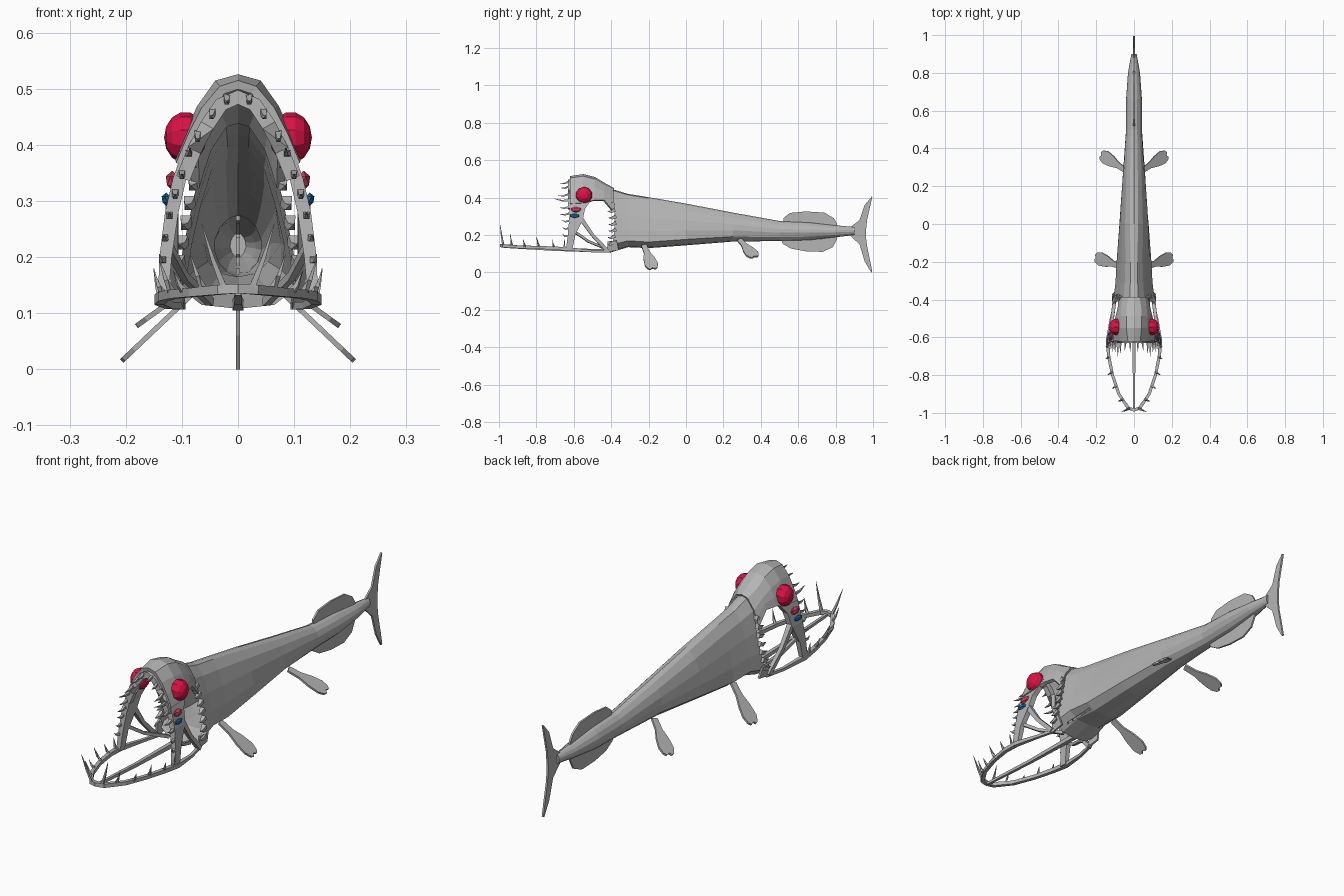
import bpy, bmesh, math
from mathutils import Vector

if "Cube" in bpy.data.objects:
    bpy.data.objects.remove(bpy.data.objects["Cube"])

def material(name, rgb):
    m = bpy.data.materials.new(name)
    m.diffuse_color = (*rgb, 1)
    m.use_nodes = True
    m.node_tree.nodes["Principled BSDF"].inputs["Base Color"].default_value = m.diffuse_color
    return m

GREY = material("skin_grey", (0.46, 0.46, 0.46))
RED = material("eye_red", (0.70, 0.006, 0.06))
PINK = material("lamp_pink", (0.66, 0.05, 0.11))
BLUE = material("lamp_blue", (0.01, 0.16, 0.45))

def finish(name, bm, mat=GREY, thick=0, recalc=True):
    if recalc:
        bmesh.ops.recalc_face_normals(bm, faces=bm.faces)
    me = bpy.data.meshes.new(name)
    bm.to_mesh(me)
    bm.free()
    me.materials.append(mat)
    ob = bpy.data.objects.new(name, me)
    bpy.context.collection.objects.link(ob)
    if thick:
        mod = ob.modifiers.new("thickness", 'SOLIDIFY')
        mod.thickness, mod.offset = thick, 0
    return ob

def loft(bm, rings, closed=True, caps=(False, False)):
    rows = [[bm.verts.new(p) for p in r] for r in rings]
    n = len(rows[0])
    for a, b in zip(rows, rows[1:]):
        for i in range(n if closed else n - 1):
            j = (i + 1) % n
            bm.faces.new((a[i], a[j], b[j], b[i]))
    for row, cap in zip((rows[0], rows[-1]), caps):
        if cap:
            bm.faces.new(row)

def tube(bm, pts, radii, sides=4):
    """Faceted tapering rod along a path."""
    pts = [Vector(p) for p in pts]
    rings = []
    for i, p in enumerate(pts):
        d = (pts[min(i + 1, len(pts) - 1)] - pts[max(i - 1, 0)]).normalized()
        up = Vector((0, 0, 1)) if abs(d.z) < 0.9 else Vector((0, 1, 0))
        u = d.cross(up).normalized()
        v = d.cross(u)
        angs = [2 * math.pi * (k + 0.5) / sides for k in range(sides)]
        rings.append([p + radii[i] * (math.cos(a) * u + math.sin(a) * v) for a in angs])
    loft(bm, rings, True, (True, True))

def tooth(bm, base, tip, r=0.008):
    base, tip = Vector(base), Vector(tip)
    mid = base.lerp(tip, 0.5) - Vector((0, 0, 0.006))
    tube(bm, [base, mid, tip], [r, r * 0.65, 0.0008])

def sym(half):
    """Mirror a half outline that starts on the centre line."""
    return half + [(-x, y, z) for x, y, z in reversed(half) if x > 1e-6]

# Body: hollow tapering hull, open at the mouth
WEDGE = [(0, 1), (.2, .98), (.5, .84), (.72, .6), (.9, .33), (1, .12), (.6, .02), (0, 0)]
OVAL = [(0, 1), (.4, .94), (.75, .8), (.97, .6), (1, .42), (.8, .2), (.45, .05), (0, 0)]
STATIONS = [(-.40, .447, .108, .108), (-.31, .42, .135, .098), (-.2, .402, .13, .092),
            (0, .368, .145, .082), (.25, .32, .165, .062), (.5, .275, .168, .042),
            (.66, .268, .172, .042), (.8, .252, .188, .032), (.9, .243, .2, .014)]
rings = []
for y, top, bot, w in STATIONS:
    t = min(1, max(0, (y + .2) / .7))
    half = []
    for (u, v), (ou, ov) in zip(WEDGE, OVAL):
        u, v = u + (ou - u) * t, v + (ov - v) * t
        dy = .02 * math.sin(math.pi * v) if y == -.40 else 0
        half.append((u * w, y + dy, bot + v * (top - bot)))
    rings.append(sym(half))
bm = bmesh.new()
loft(bm, rings, True, (False, True))
finish("body", bm)

# Skull: arched cap running from the snout back onto the body
SKULL = [(-.62, [(0, .507), (.028, .498), (.058, .462), (.082, .415), (.103, .365)]),
         (-.55, [(0, .518), (.036, .508), (.066, .465), (.086, .42), (.104, .37)]),
         (-.49, [(0, .503), (.036, .493), (.064, .455), (.08, .42), (.09, .385)]),
         (-.44, [(0, .472), (.034, .462), (.06, .43), (.07, .41), (.078, .385)]),
         (-.39, [(0, .445), (.024, .438), (.054, .395), (.066, .36), (.076, .325)])]
rings = []
for y, prof in SKULL:
    half = [(x, y, z) for x, z in prof]
    rings.append([(-x, y, z) for x, y, z in reversed(half[1:])] + half)
bm = bmesh.new()
loft(bm, rings, False)
finish("skull", bm, thick=.016)

# Snout rim: thick lip around the front of the mouth arch
RIM = [(0, .485), (.03, .472), (.055, .435), (.078, .39), (.098, .34)]
bm = bmesh.new()
pts = [(x, -.618, z) for x, z in RIM]
tube(bm, [(-x, y, z) for x, y, z in reversed(pts[1:])] + pts, [.018] * 9)
finish("snout_rim", bm)

# Upper jaw blades: (z, front y, back y, outer x, thickness)
BLADE = [(.41, -.62, -.49, .092, .02), (.34, -.622, -.54, .116, .024),
         (.28, -.625, -.552, .13, .024), (.2, -.632, -.592, .14, .022),
         (.12, -.642, -.608, .143, .018)]
for s, side in ((1, "right"), (-1, "left")):
    bm = bmesh.new()
    loft(bm, [[(s * x, f, z), (s * x, b, z), (s * (x - t), b, z), (s * (x - t), f, z)]
              for z, f, b, x, t in BLADE], True, (True, True))
    finish("upper_jaw_" + side, bm)

    # Struts from the upper jaw down to the hinge
    bm = bmesh.new()
    tube(bm, [(s * .118, -.56, .285), (s * .115, -.5, .2), (s * .105, -.42, .115)], [.016, .012, .014])
    tube(bm, [(s * .125, -.6, .22), (s * .095, -.52, .165), (s * .05, -.41, .12)], [.01, .009, .01])
    finish("jaw_strut_" + side, bm)

    # Gill edge serrations along the mouth of the body
    bm = bmesh.new()
    for x, y, z in [(.07, -.395, .37), (.078, -.39, .335), (.086, -.385, .3), (.092, -.385, .265),
                    (.098, -.385, .23), (.104, -.39, .195), (.107, -.395, .16)]:
        tooth(bm, (s * x, y + .01, z), (s * (x + .006), y - .03, z - .008), .014)
    finish("gill_rakers_" + side, bm)

    # Small throat flap below the gill edge
    bm = bmesh.new()
    loft(bm, [[(s * .105, -.42, .165), (s * .1, -.42, .11)],
              [(s * .112, -.37, .17), (s * .1, -.36, .12)]], False)
    finish("throat_flap_" + side, bm, thick=.008)

    # Eyes
    bm = bmesh.new()
    bmesh.ops.create_uvsphere(bm, u_segments=10, v_segments=7, radius=.046)
    for v in bm.verts:
        x, y, z = v.co
        v.co = (s * (.094 + z * .82), -.545 + x, .413 + y)
    finish("eye_" + side, bm, RED)

    # Cheek lamps under the eye
    for name, mat, c, r in (("pink_lamp_", PINK, (.117, -.588, .336), (.013, .03, .018)),
                            ("blue_lamp_", BLUE, (.128, -.596, .303), (.009, .028, .012))):
        bm = bmesh.new()
        bmesh.ops.create_icosphere(bm, subdivisions=1, radius=1)
        for v in bm.verts:
            v.co = [c[i] + v.co[i] * r[i] for i in range(3)]
            v.co.x *= s
        finish(name + side, bm, mat)

# Lower jaw: slim bow with a central muscle rod
JAW = [(.1, -.41, .113), (.122, -.5, .114), (.14, -.62, .124), (.134, -.7, .13), (.114, -.8, .134),
       (.08, -.9, .137), (.03, -.975, .142)]
bm = bmesh.new()
tube(bm, JAW + [(0, -.985, .144)] + [(-x, y, z) for x, y, z in reversed(JAW)],
     [.009, .009, .013, .012, .011, .011, .012, .012, .012, .011, .011, .012, .013, .009, .009])
finish("lower_jaw", bm)
bm = bmesh.new()
tube(bm, [(0, -.975, .137), (0, -.7, .122), (0, -.4, .115)], [.008, .01, .014])
finish("jaw_muscle", bm)

# Teeth: (base, tip) for one side, mirrored
UPPER = [((.02, -.625, .485), (.02, -.675, .478)), ((.045, -.625, .46), (.05, -.672, .452)),
         ((.072, -.625, .42), (.072, -.685, .41)), ((.088, -.625, .385), (.085, -.705, .395)),
         ((.1, -.625, .35), (.1, -.68, .348)), ((.112, -.625, .315), (.112, -.675, .312)),
         ((.122, -.625, .275), (.122, -.665, .28)), ((.13, -.63, .235), (.132, -.66, .24)),
         ((.134, -.635, .195), (.14, -.66, .205))]
LOWER = [((.025, -.977, .145), (.065, -.995, .26)), ((.06, -.93, .14), (.085, -.94, .205)),
         ((.095, -.86, .138), (.115, -.87, .175)), ((.117, -.785, .136), (.14, -.8, .195)),
         ((.132, -.705, .132), (.15, -.715, .175)), ((.138, -.65, .128), (.15, -.65, .18))]
for name, teeth in (("upper_teeth", UPPER), ("lower_teeth", LOWER)):
    bm = bmesh.new()
    for a, b in teeth:
        for s in (1, -1):
            tooth(bm, (s * a[0], a[1], a[2]), (s * b[0], b[1], b[2]))
    finish(name, bm)

# Paired paddle fins: half width along the length, with a notched tip
PADDLE = [(0, .014), (.3, .016), (.55, .03), (.8, .036), (.95, .026)]
def paddle(name, root, tip):
    for s, side in ((1, "right"), (-1, "left")):
        a, b = Vector((s * root[0], *root[1:])), Vector((s * tip[0], *tip[1:]))
        d = (b - a).normalized()
        w = Vector((0, 1, 0))
        w = (w - d * w.dot(d)).normalized()
        rows = [[a.lerp(b, t) + w * h, a.lerp(b, t), a.lerp(b, t) - w * h] for t, h in PADDLE]
        rows.append([a.lerp(b, 1) + w * .012, a.lerp(b, .93), a.lerp(b, .99) - w * .014])
        bm = bmesh.new()
        loft(bm, rows, False)
        finish(name + side, bm, thick=.009)
paddle("front_fin_", (.07, -.225, .145), (.206, -.175, .016))
paddle("rear_fin_", (.045, .285, .175), (.177, .37, .08))

# Upright fins on the centre line: strips of (y, z) pairs
def upright(name, strip):
    bm = bmesh.new()
    loft(bm, [[(0, *p), (0, *q)] for p, q in strip], False)
    finish(name, bm, thick=.008)
upright("dorsal_fin", [((.52, .265), (.52, .29)), ((.57, .26), (.555, .318)), ((.65, .255), (.64, .326)),
                       ((.73, .25), (.74, .32)), ((.8, .24), (.79, .29)), ((.81, .24), (.808, .26))])
upright("anal_fin", [((.51, .18), (.515, .155)), ((.56, .18), (.56, .128)), ((.64, .18), (.64, .113)),
                     ((.73, .18), (.73, .11)), ((.79, .19), (.785, .135)), ((.81, .2), (.808, .18))])
upright("tail_fin", [((.993, .405), (.996, .402)), ((.955, .36), (.985, .355)), ((.928, .28), (.968, .28)),
                     ((.87, .235), (.962, .22)), ((.87, .205), (.962, .19)), ((.928, .15), (.968, .14)),
                     ((.955, .06), (.985, .06)), ((.99, 0), (.996, .004))])
